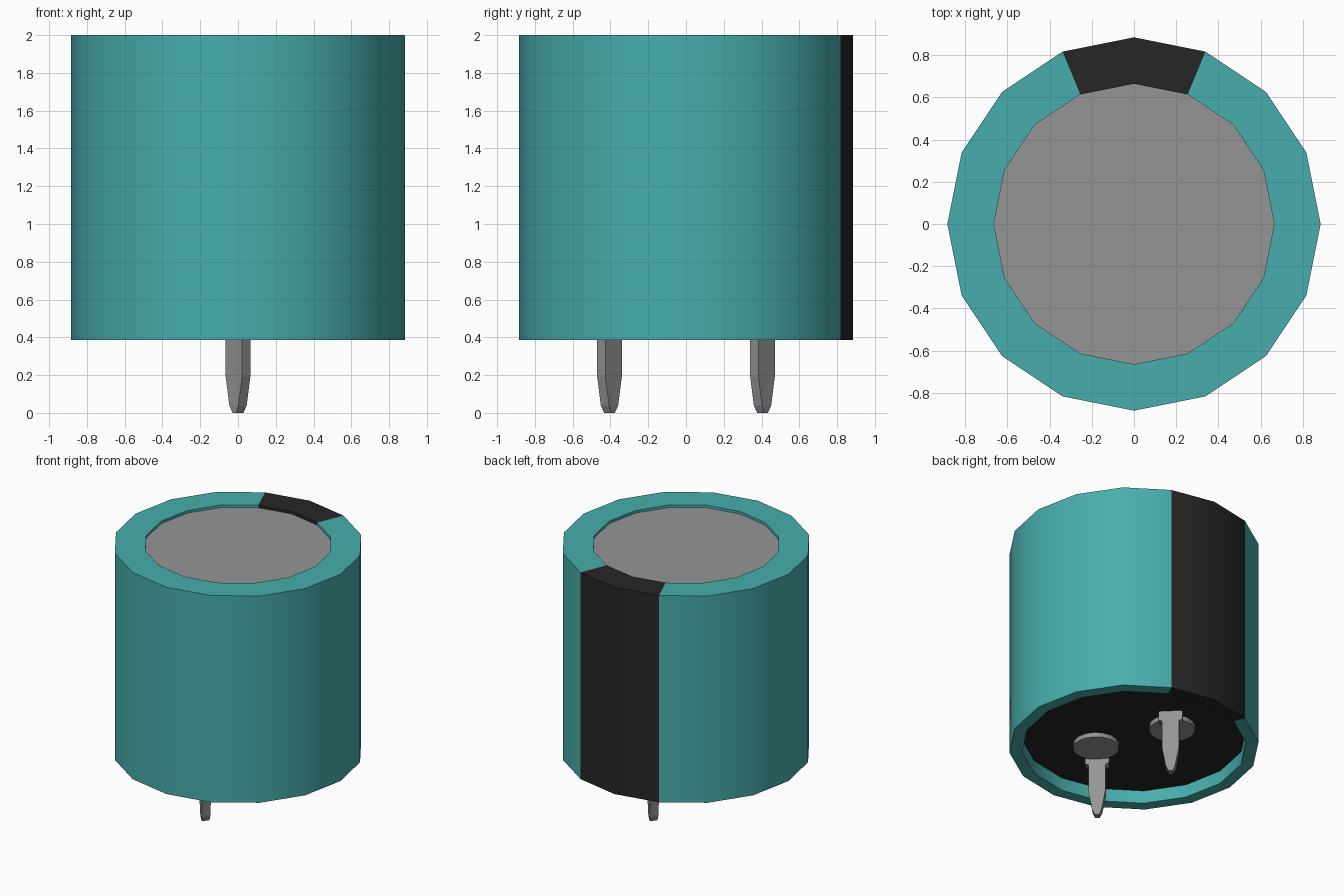
import bpy, bmesh, math
from mathutils import Matrix, Vector

cube = bpy.data.objects.get("Cube")
if cube:
    bpy.data.objects.remove(cube, do_unlink=True)


def material(name, rgb):
    m = bpy.data.materials.new(name)
    m.use_nodes = True
    m.diffuse_color = (*rgb, 1)
    bsdf = next(n for n in m.node_tree.nodes if n.type == 'BSDF_PRINCIPLED')
    bsdf.inputs["Base Color"].default_value = (*rgb, 1)
    return m


TEAL = material("teal", (0.065, 0.42, 0.42))
BLACK = material("black", (0.019, 0.019, 0.019))
GREY = material("metal grey", (0.30, 0.30, 0.30))
SIDES = 16


def finish(name, bm, mats, smooth=True):
    bmesh.ops.recalc_face_normals(bm, faces=bm.faces)
    mesh = bpy.data.meshes.new(name)
    bm.to_mesh(mesh)
    bm.free()
    for m in mats:
        mesh.materials.append(m)
    ob = bpy.data.objects.new(name, mesh)
    bpy.context.collection.objects.link(ob)
    if smooth:
        bpy.ops.object.select_all(action='DESELECT')
        ob.select_set(True)
        bpy.context.view_layer.objects.active = ob
        bpy.ops.object.shade_smooth_by_angle(angle=math.radians(30))
    return ob


def cylinder(name, radius, z0, z1, mat, x=0, y=0):
    bm = bmesh.new()
    rings = []
    for z in (z0, z1):
        rings.append([bm.verts.new((x + radius * math.cos(i * math.tau / SIDES),
                                    y + radius * math.sin(i * math.tau / SIDES), z))
                      for i in range(SIDES)])
        bm.faces.new(rings[-1])
    for i in range(SIDES):
        j = (i + 1) % SIDES
        bm.faces.new((rings[0][i], rings[0][j], rings[1][j], rings[1][i]))
    return finish(name, bm, [mat])


# Sleeve: closed profile revolved, with a black stripe on the two back segments
profile = [(0.885, 0.385), (0.885, 2.0), (0.665, 2.0),
           (0.665, 1.98), (0.795, 1.98), (0.795, 0.385)]
bm = bmesh.new()
rings = [[bm.verts.new((r * math.cos(i * math.tau / SIDES),
                        r * math.sin(i * math.tau / SIDES), z))
          for r, z in profile] for i in range(SIDES)]
for i in range(SIDES):
    a, b = rings[i], rings[(i + 1) % SIDES]
    for k in range(len(profile)):
        n = (k + 1) % len(profile)
        face = bm.faces.new((a[k], b[k], b[n], a[n]))
        face.material_index = 1 if i in (3, 4) else 0
finish("sleeve", bm, [TEAL, BLACK])

# Metal can inside the sleeve, and the recessed base plug
cylinder("can", 0.79, 0.52, 1.98, GREY)
cylinder("base_plug", 0.795, 0.485, 0.52, BLACK)

# Flat pins turned 45 degrees: (half width, half thickness, z)
pin_sections = [(0.085, 0.032, 0.49), (0.085, 0.032, 0.415), (0.061, 0.031, 0.405),
                (0.061, 0.031, 0.19), (0.034, 0.031, 0.04), (0.015, 0.026, 0.0)]
for name, side in (("front", -1), ("back", 1)):
    bm = bmesh.new()
    turn = Matrix.Rotation(math.radians(135), 3, 'Z')
    loops = [[bm.verts.new(turn @ Vector((sx * w, sy * t, z)) + Vector((0, 0.405 * side, 0)))
              for sx, sy in ((-1, -1), (1, -1), (1, 1), (-1, 1))]
             for w, t, z in pin_sections]
    bm.faces.new(loops[0])
    bm.faces.new(loops[-1])
    for a, b in zip(loops, loops[1:]):
        for i in range(4):
            j = (i + 1) % 4
            bm.faces.new((a[i], a[j], b[j], b[i]))
    finish(name + "_pin", bm, [GREY], smooth=False)
    # Rivet head beside each pin
    cylinder(name + "_rivet", 0.163, 0.45, 0.49, GREY, -0.125 * side, 0.27 * side)
